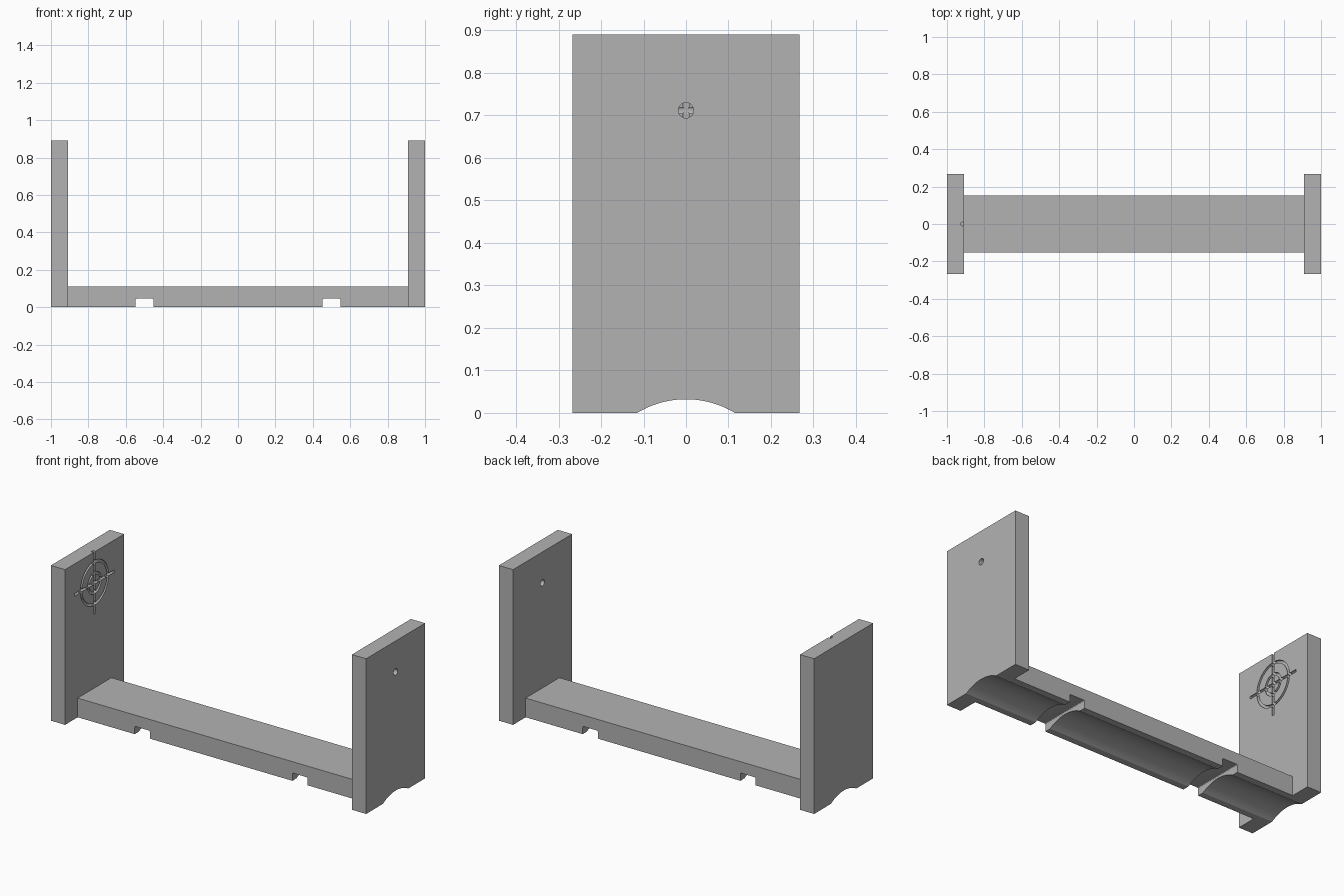
import bpy
from math import pi, radians

if "Cube" in bpy.data.objects:
    bpy.data.objects.remove(bpy.data.objects["Cube"], do_unlink=True)

GREY = (0.45, 0.45, 0.45, 1)
grey = bpy.data.materials.new("plain_grey")
grey.use_nodes = True
grey.diffuse_color = GREY
grey.node_tree.nodes["Principled BSDF"].inputs["Base Color"].default_value = GREY

HALF, THICK, HEIGHT = 1.0, 0.09, 0.89
DEPTH, BEAM_DEPTH, BEAM_TOP = 0.534, 0.306, 0.11
ARCH_HALF, ARCH_RISE = 0.115, 0.032
EYE_Z = 0.712


def box(name, center, size):
    bpy.ops.mesh.primitive_cube_add(size=1, location=center)
    ob = bpy.context.object
    ob.name = name
    ob.scale = size
    bpy.ops.object.transform_apply(location=False, rotation=False, scale=True)
    ob.data.materials.append(grey)
    return ob


def rod(name, center, radius, length, rotation, sides=32):
    bpy.ops.mesh.primitive_cylinder_add(vertices=sides, radius=radius, depth=length,
                                        location=center, rotation=rotation)
    ob = bpy.context.object
    ob.name = name
    ob.data.materials.append(grey)
    return ob


def apply(ob, mod):
    bpy.context.view_layer.objects.active = ob
    bpy.ops.object.modifier_apply(modifier=mod.name)


def cut(ob, cutter):
    mod = ob.modifiers.new("cut", "BOOLEAN")
    mod.operation, mod.solver, mod.object = "DIFFERENCE", "EXACT", cutter
    apply(ob, mod)


# Main parts
panels = {}
for side, name in ((-1, "right_end_panel"), (1, "left_end_panel")):
    panels[side] = box(name, (side * (HALF - THICK / 2), 0, HEIGHT / 2),
                       (THICK, DEPTH, HEIGHT))
beam = box("cross_beam", (0, 0, BEAM_TOP / 2),
           (2 * (HALF - THICK), BEAM_DEPTH, BEAM_TOP))
parts = [beam, *panels.values()]
cutters = []

# Shallow arched channel along the whole underside
arch_r = (ARCH_HALF ** 2 + ARCH_RISE ** 2) / (2 * ARCH_RISE)
channel = rod("channel_cutter", (0, 0, ARCH_RISE - arch_r), arch_r, 3,
              (0, pi / 2, 0), 192)
cutters.append(channel)
for part in parts:
    cut(part, channel)

# Two strap slots with softened corners across the beam
for x in (-0.5, 0.5):
    slot = box("slot_cutter", (x, 0, 0), (0.096, 1, 0.09))
    mod = slot.modifiers.new("soft", "BEVEL")
    mod.width, mod.segments = 0.006, 3
    apply(slot, mod)
    cutters.append(slot)
    cut(beam, slot)

# Sight hole through the left panel
hole = rod("hole_cutter", (HALF - THICK / 2, 0, EYE_Z), 0.018, 0.3, (0, pi / 2, 0))
cutters.append(hole)
cut(panels[1], hole)

# Target with crosshair engraved on the inside of the right panel
center = (-0.917, 0, EYE_Z)
grooves = []
for major in (0.055, 0.12):
    bpy.ops.mesh.primitive_torus_add(major_radius=major, minor_radius=0.01,
                                     major_segments=64, minor_segments=16,
                                     location=center, rotation=(0, pi / 2, 0))
    bpy.context.object.name = "ring_cutter"
    bpy.context.object.data.materials.append(grey)
    grooves.append(bpy.context.object)
for rotation in ((0, 0, 0), (pi / 2, 0, 0)):
    grooves.append(rod("crosshair_cutter", center, 0.01, 0.36, rotation, 24))
for groove in grooves:
    cut(panels[-1], groove)

for cutter in cutters + grooves:
    bpy.data.objects.remove(cutter, do_unlink=True)

# Smooth the curved cuts, keep the board edges crisp
for part in parts:
    bpy.ops.object.select_all(action="DESELECT")
    part.select_set(True)
    bpy.context.view_layer.objects.active = part
    bpy.ops.object.shade_smooth_by_angle(angle=radians(25))
